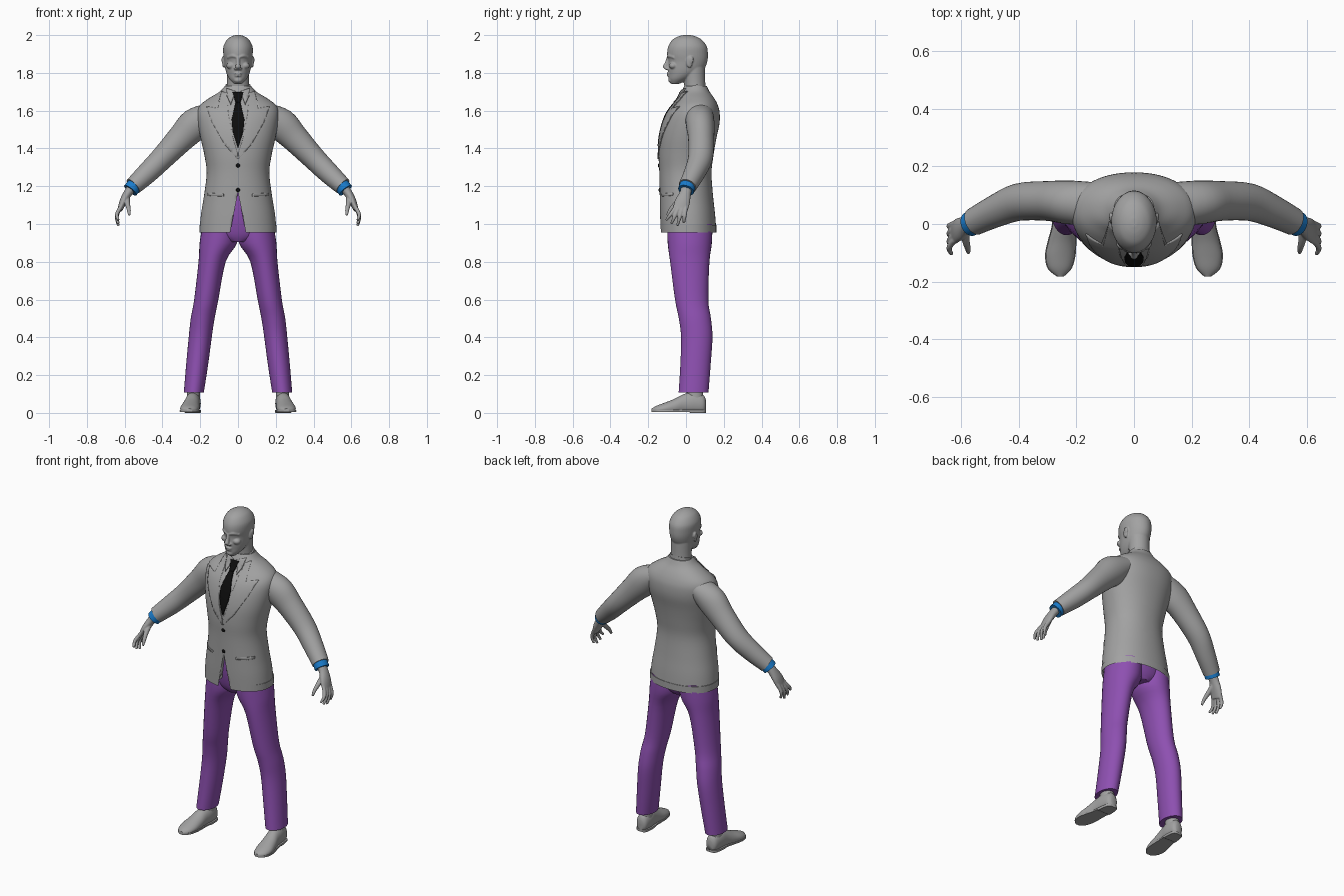
import bpy, bmesh, math
from mathutils import Vector, Matrix
from mathutils.bvhtree import BVHTree

if "Cube" in bpy.data.objects:
    bpy.data.objects.remove(bpy.data.objects["Cube"])

X, Y, Z = Vector((1, 0, 0)), Vector((0, 1, 0)), Vector((0, 0, 1))


def material(name, *rgb):
    mat = bpy.data.materials.new(name)
    mat.use_nodes = True
    mat.diffuse_color = (*rgb, 1)
    mat.node_tree.nodes["Principled BSDF"].inputs["Base Color"].default_value = (*rgb, 1)
    return mat


grey = material("plain grey", 0.36, 0.36, 0.36)
purple = material("trouser purple", 0.27, 0.08, 0.44)
blue = material("cuff blue", 0.01, 0.2, 0.6)
black = material("tie black", 0.004, 0.004, 0.004)


def smooth_path(rings, steps):
    """Catmull-Rom interpolation through rings of (x, y, z, radius, radius)."""
    r = [Vector(p) for p in (rings[0], *rings, rings[-1])]
    out = []
    for a, b, c, d in zip(r, r[1:], r[2:], r[3:]):
        for t in (i / steps for i in range(steps)):
            out.append((b * 2 + (c - a) * t + (a * 2 - b * 5 + c * 4 - d) * t**2
                        + (b * 3 - a - c * 3 + d) * t**3) / 2)
    return out + [r[-1]]


def tube(bm, rings, axes=None, n=32, steps=4, power=1.0):
    """Loft closed sections; without axes they stand square to the path."""
    path, loops = smooth_path(rings, steps), []
    for i, p in enumerate(path):
        if axes:
            u, v = axes
        else:
            ahead = path[min(i + 1, len(path) - 1)].xyz - path[max(i - 1, 0)].xyz
            u = Y.cross(ahead).normalized()
            v = ahead.cross(u).normalized()
        loop = []
        for k in range(n):
            c, s = math.cos(math.tau * k / n), math.sin(math.tau * k / n)
            c, s = (math.copysign(abs(w) ** power, w) for w in (c, s))
            loop.append(bm.verts.new(p.xyz + u * c * p[3] + v * s * p[4]))
        loops.append(loop)
    for lo, hi in zip(loops, loops[1:]):
        for k in range(n):
            bm.faces.new((lo[k - 1], lo[k], hi[k], hi[k - 1]))
    bm.faces.new(loops[-1])
    return bm.faces.new(loops[0][::-1])


def ball(bm, place, size):
    bmesh.ops.create_uvsphere(bm, u_segments=16, v_segments=10, radius=1,
                              matrix=Matrix.LocRotScale(Vector(place), None, Vector(size)))


def finish(name, bm, mat, mirror=False, voxel=0, recalc=True):
    """Turn the bmesh into an object, optionally fused and mirrored."""
    if recalc:
        bmesh.ops.recalc_face_normals(bm, faces=bm.faces)
    mesh = bpy.data.meshes.new(name)
    bm.to_mesh(mesh)
    bm.free()
    mesh.materials.append(mat)
    ob = bpy.data.objects.new(name, mesh)
    bpy.context.collection.objects.link(ob)
    bpy.ops.object.select_all(action="DESELECT")
    ob.select_set(True)
    bpy.context.view_layer.objects.active = ob
    bpy.ops.object.shade_smooth_by_angle(angle=math.radians(50))
    if voxel:
        fuse = ob.modifiers.new("fuse", "REMESH")
        fuse.mode, fuse.voxel_size, fuse.use_smooth_shade = "VOXEL", voxel, True
        soften = ob.modifiers.new("soften", "SMOOTH")
        soften.factor, soften.iterations = 0.5, 3
    if mirror:
        ob.modifiers.new("mirror", "MIRROR").use_mirror_merge = False
    return ob


def simple_tube(name, rings, mat, mirror=False, **options):
    bm = bmesh.new()
    tube(bm, rings, **options)
    return finish(name, bm, mat, mirror)


# Jacket body, with a hollow hem and a wedge cut below the buttons
bm = bmesh.new()
hem = tube(bm, [(0, .013, .955, .205, .148), (0, .008, 1.05, .196, .146), (0, .002, 1.15, .18, .141),
                (0, -.003, 1.27, .166, .138), (0, 0, 1.36, .177, .145), (0, .01, 1.45, .197, .15),
                (0, .027, 1.53, .212, .15), (0, .04, 1.59, .216, .138), (0, .05, 1.63, .2, .118),
                (0, .055, 1.665, .155, .095), (0, .05, 1.7, .098, .075), (0, .05, 1.73, .07, .06)],
           axes=(X, Y), n=64, power=0.92)
bmesh.ops.inset_individual(bm, faces=[hem], thickness=.01)
bmesh.ops.translate(bm, verts=hem.verts, vec=Z * .04)
jacket = finish("jacket_body", bm, grey)

bm = bmesh.new()
wedge = bm.faces.new([bm.verts.new(p) for p in ((0, -.3, 1.17), (.052, -.3, .9), (-.052, -.3, .9))])
side = bmesh.ops.extrude_face_region(bm, geom=[wedge])["geom"]
bmesh.ops.translate(bm, verts=[g for g in side if isinstance(g, bmesh.types.BMVert)], vec=Y * .26)
cutter = finish("jacket_opening_cutter", bm, grey)
cutter.hide_render = True
cutter.hide_set(True)
cut = jacket.modifiers.new("opening", "BOOLEAN")
cut.operation, cut.object = "DIFFERENCE", cutter
surface = BVHTree.FromObject(jacket, bpy.context.evaluated_depsgraph_get())


def front_y(x, z):
    hit = surface.ray_cast(Vector((x, -1, z)), Y)[0]
    return (hit or surface.find_nearest(Vector((x, -.1, z)))[0]).y


def plate(name, outline, mat, thick, mirror=False):
    """Lay a thin flat shape, drawn in x and z, over the jacket front."""
    bm = bmesh.new()
    bm.faces.new([bm.verts.new((x, -1, z)) for x, z in outline])
    bmesh.ops.triangulate(bm, faces=bm.faces)
    for axis, start, count in ((X, -.2, 28), (Z, 1.1, 45)):
        for i in range(count):
            bmesh.ops.bisect_plane(bm, geom=bm.verts[:] + bm.edges[:] + bm.faces[:],
                                   plane_co=axis * (start + i * .015), plane_no=axis)
    for v in bm.verts:
        v.co.y = front_y(v.co.x, v.co.z) + .001
    bm.normal_update()
    bmesh.ops.reverse_faces(bm, faces=[f for f in bm.faces if f.normal.y > 0])
    ob = finish(name, bm, mat, mirror, recalc=False)
    solid = ob.modifiers.new("thickness", "SOLIDIFY")
    solid.thickness, solid.offset = thick, 1


# Lapels, shirt collar, tie, pockets and buttons
plate("lapel", [(.085, 1.7), (.105, 1.61), (.165, 1.62), (.137, 1.54), (.07, 1.42), (.003, 1.345),
                (.003, 1.375), (.03, 1.47), (.05, 1.58), (.06, 1.69)], grey, .006, True)
plate("shirt_collar_wing", [(.012, 1.7), (.038, 1.63), (.056, 1.67), (.058, 1.715)], grey, .008, True)
plate("tie", [(-.013, 1.64), (-.033, 1.55), (-.028, 1.49), (0, 1.4), (.028, 1.49), (.033, 1.55),
              (.013, 1.64)], black, .008)
plate("tie_knot", [(-.028, 1.695), (-.012, 1.638), (.012, 1.638), (.028, 1.695)], black, .0095)
plate("pocket_flap", [(.075, 1.145), (.16, 1.15), (.16, 1.165), (.075, 1.16)], grey, .003, True)
simple_tube("shirt_collar", [(0, .045, 1.69, .073, .064), (0, .045, 1.735, .067, .06)],
            grey, axes=(X, Vector((0, .95, .25))))
for label, z in (("upper", 1.31), ("lower", 1.18)):
    bm = bmesh.new()
    ball(bm, (0, front_y(0, z), z), (.011, .006, .011))
    finish(label + "_button", bm, black)

# Sleeves and shirt cuffs
simple_tube("sleeve", [(.14, .07, 1.585, .06, .075), (.225, .075, 1.53, .085, .076),
                       (.3, .08, 1.455, .074, .069), (.4, .076, 1.35, .062, .065),
                       (.48, .045, 1.27, .056, .056), (.555, .008, 1.2, .047, .048)], grey, True)
simple_tube("shirt_cuff", [(.547, .01, 1.206, .041, .043), (.57, 0, 1.178, .041, .043)], blue, True, steps=1)

# Hands: palm, four curled fingers and a thumb fused together
bm = bmesh.new()
tube(bm, [(.555, .005, 1.2, .026, .032), (.582, -.003, 1.165, .023, .03), (.607, -.018, 1.12, .02, .04),
          (.625, -.032, 1.075, .013, .04)], n=20)
for knuckle, tip, low in ((-.064, -.105, 1.02), (-.044, -.078, 1.0), (-.022, -.046, .99), (-.002, -.012, 1.005)):
    tube(bm, [(.615, knuckle + .01, 1.1, .01, .01), (.63, knuckle, 1.075, .011, .011),
              (.642, (knuckle + tip) / 2, (1.075 + low) / 2, .01, .01), (.633, tip, low, .007, .007)], n=10)
tube(bm, [(.585, -.01, 1.145, .013, .013), (.585, -.05, 1.11, .014, .014), (.578, -.082, 1.075, .011, .011),
          (.575, -.1, 1.045, .007, .007)], n=10)
finish("hand", bm, grey, True, voxel=.004)

# Trousers
simple_tube("trouser_seat", [(0, .015, .905, .06, .09), (0, .015, .95, .17, .112), (0, .01, 1.05, .175, .125),
                             (0, 0, 1.2, .15, .12)], purple, axes=(X, Y))
simple_tube("trouser_leg", [(.234, .04, .108, .053, .079), (.217, .05, .25, .058, .08), (.2, .057, .4, .061, .083),
                            (.187, .047, .5, .063, .085), (.168, .03, .6, .064, .088), (.137, .02, .8, .072, .104),
                            (.104, .02, .9, .099, .117), (.095, .02, 1, .092, .12)], purple, True, axes=(X, Y))

# Shoes with a thin sole and a low heel
last = [(.235, .105, .04, .018, .03), (.236, .09, .045, .034, .052), (.238, .04, .05, .041, .062),
        (.243, -.01, .045, .041, .055), (.25, -.06, .03, .047, .045), (.256, -.11, .022, .05, .033),
        (.258, -.155, .016, .039, .022), (.256, -.182, .013, .012, .01)]
bm = bmesh.new()
tube(bm, last, axes=(X, Z))
for v in bm.verts:
    v.co.z = max(v.co.z, .012)
tube(bm, [(.236, .05, .04, .036, .045), (.236, .045, .16, .034, .042)], axes=(X, Y))
finish("shoe", bm, grey, True)
bm = bmesh.new()
tube(bm, [(x, y, .009, a * 1.06, .03) for x, y, z, a, b in last], axes=(X, Z), steps=6)
for v in bm.verts:
    v.co.z = min(max(v.co.z, 0 if v.co.y > .02 else .005), .014)
finish("shoe_sole", bm, grey, True)

# Head: skull, neck and features fused together
bm = bmesh.new()
tube(bm, [(0, -.058, 1.742, .022, .022), (0, -.038, 1.765, .044, .053), (0, -.017, 1.79, .058, .076),
          (0, 0, 1.82, .067, .096), (0, .01, 1.86, .073, .103), (0, .008, 1.9, .078, .108),
          (0, .008, 1.94, .077, .102), (0, .006, 1.975, .059, .078), (0, .005, 1.993, .035, .046),
          (0, .005, 2.001, .01, .014)], axes=(X, Y), n=40)
tube(bm, [(0, .05, 1.69, .062, .056), (0, .045, 1.75, .058, .056), (0, .04, 1.83, .06, .06)], axes=(X, Y))
tube(bm, [(0, -.09, 1.885, .01, .012), (0, -.1, 1.855, .01, .012), (0, -.11, 1.832, .014, .014),
          (0, -.096, 1.816, .014, .01)], axes=(X, Y), n=14)
ball(bm, (0, -.077, 1.762), (.024, .018, .016))
ball(bm, (0, -.09, 1.797), (.022, .013, .006))
ball(bm, (0, -.087, 1.785), (.02, .014, .006))
for s in (-1, 1):
    tube(bm, [(s * .008, -.094, 1.884, .008, .008), (s * .032, -.088, 1.89, .008, .008),
              (s * .058, -.062, 1.882, .007, .007)], axes=(Y, Z), n=12)
    ball(bm, (s * .038, -.068, 1.838), (.024, .022, .018))
    ball(bm, (s * .013, -.1, 1.822), (.008, .011, .007))
    ball(bm, (s * .076, .018, 1.857), (.008, .017, .03))
    ball(bm, (s * .081, .026, 1.868), (.006, .015, .02))
finish("head", bm, grey, voxel=.004)
